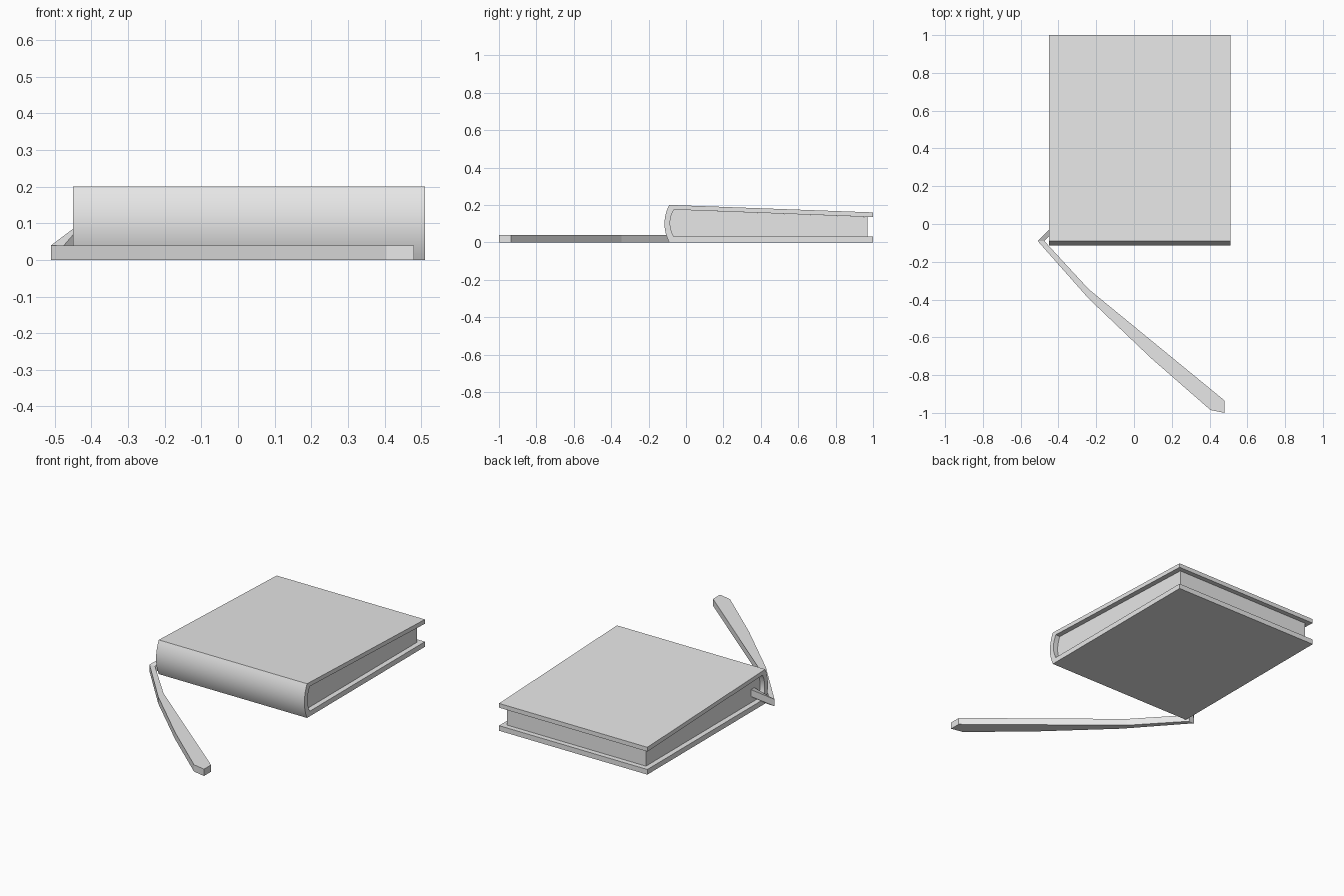
import bpy
import bmesh
import math

cube = bpy.data.objects.get("Cube")
if cube:
    bpy.data.objects.remove(cube, do_unlink=True)

grey = bpy.data.materials.new("light_grey")
grey.use_nodes = True
grey.diffuse_color = (0.8, 0.8, 0.8, 1)
grey.node_tree.nodes["Principled BSDF"].inputs["Base Color"].default_value = (0.8, 0.8, 0.8, 1)


def loft(name, rings, smooth=False):
    """Skin a closed solid through matching rings of points."""
    bm = bmesh.new()
    loops = [[bm.verts.new(p) for p in ring] for ring in rings]
    n = len(loops[0])
    for a, b in zip(loops, loops[1:]):
        for i in range(n):
            j = (i + 1) % n
            bm.faces.new((a[i], a[j], b[j], b[i]))
    bm.faces.new(loops[0])
    bm.faces.new(loops[-1])
    bmesh.ops.recalc_face_normals(bm, faces=bm.faces[:])
    mesh = bpy.data.meshes.new(name)
    bm.to_mesh(mesh)
    bm.free()
    mesh.materials.append(grey)
    obj = bpy.data.objects.new(name, mesh)
    bpy.context.collection.objects.link(obj)
    if smooth:
        bpy.ops.object.select_all(action='DESELECT')
        obj.select_set(True)
        bpy.context.view_layer.objects.active = obj
        bpy.ops.object.shade_smooth_by_angle(angle=math.radians(25))
    return obj


def arc(y, bulge, low, high, steps=12):
    """Curved spine line in (y, z), from low to high."""
    pts = []
    for i in range(steps + 1):
        t = i / steps
        pts.append((y - bulge * (1 - (2 * t - 1) ** 2), low + (high - low) * t))
    return pts


def prism(name, profile, x0, x1):
    return loft(name, [[(x, y, z) for y, z in profile] for x in (x0, x1)], smooth=True)


LEFT, RIGHT, INSET = -0.45, 0.51, 0.03
outer = arc(-0.09, 0.025, 0, 0.2)
inner = arc(-0.065, 0.02, 0.03, 0.175)

# Wraparound cover with rounded spine
prism("cover", [(1, 0)] + outer[::1] and
      [(1, 0.03), (1, 0)] + outer + [(1, 0.16), (1, 0.135)] + inner[::-1], LEFT, RIGHT)

# Page block, set back from the cover edges
prism("pages", [(0.97, 0.03)] + inner + [(0.97, 0.136)], LEFT + INSET, RIGHT - INSET)

# Ribbon bookmark: (outer x, outer y, inner x, inner y, base height)
stations = [
    (-0.41, 0.01, -0.41, -0.025, 0.075),
    (-0.51, -0.09, -0.475, -0.09, 0),
    (-0.24, -0.395, -0.24, -0.345, 0),
    (0.09, -0.71, 0.12, -0.64, 0),
    (0.405, -0.985, 0.48, -0.935, 0),
    (0.48, -1.0, 0.48, -0.936, 0),
]
loft("bookmark_ribbon", [
    [(ox, oy, z), (ix, iy, z), (ix, iy, z + 0.04), (ox, oy, z + 0.04)]
    for ox, oy, ix, iy, z in stations
])
